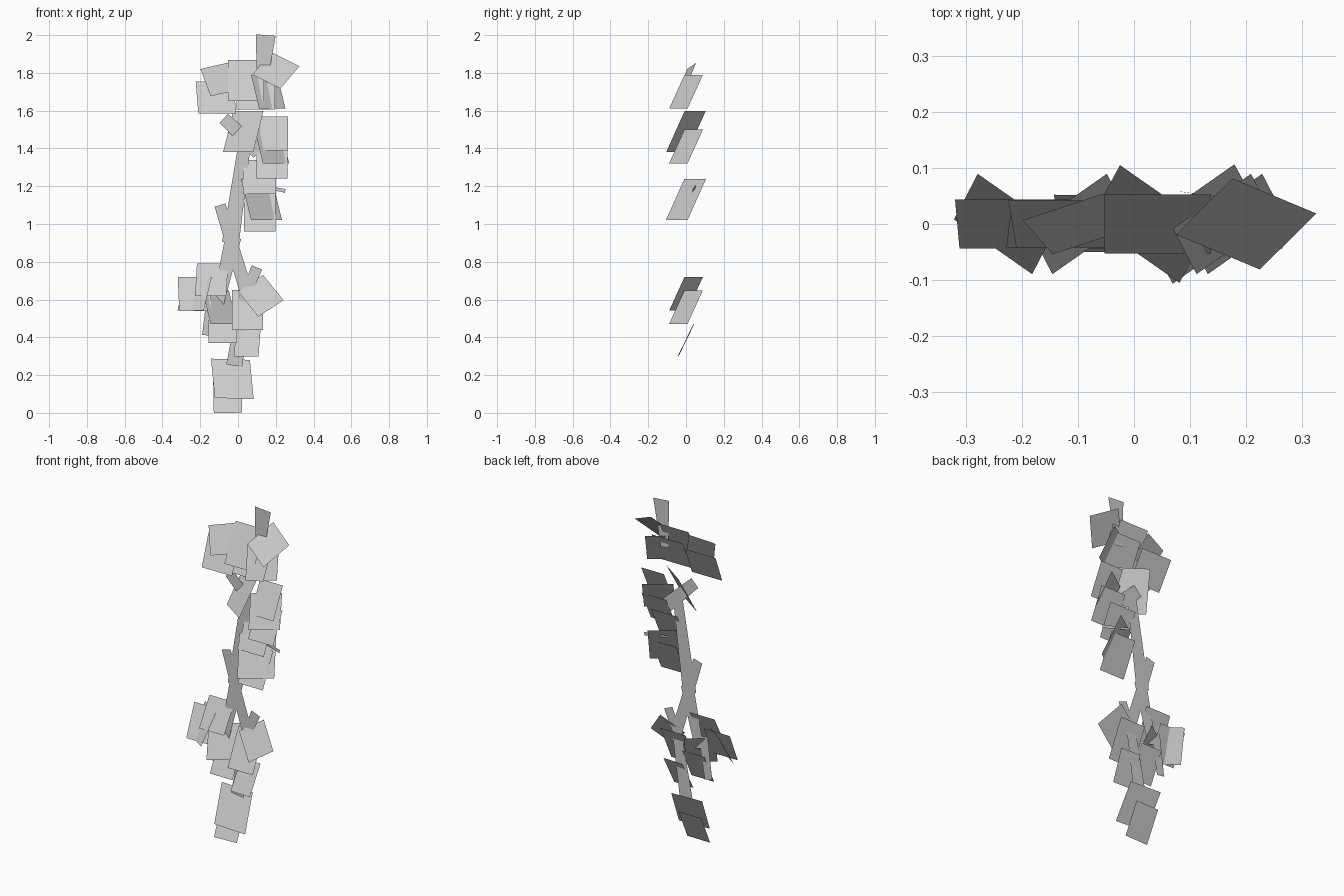
import bpy
import math
from mathutils import Matrix, Vector

cube = bpy.data.objects.get("Cube")
if cube:
    bpy.data.objects.remove(cube, do_unlink=True)


def make_material(name, value):
    material = bpy.data.materials.new(name)
    material.use_nodes = True
    colour = (value, value, value, 1.0)
    material.diffuse_color = colour
    material.node_tree.nodes["Principled BSDF"].inputs["Base Color"].default_value = colour
    return material


grey = make_material("pale_grey", 0.6)


def add_card(name, corners):
    """One flat four-sided card."""
    mesh = bpy.data.meshes.new(name)
    mesh.from_pydata([tuple(corner) for corner in corners], [], [range(len(corners))])
    mesh.materials.append(grey)
    card = bpy.data.objects.new(name, mesh)
    bpy.context.collection.objects.link(card)
    return card


def add_leaf(name, x, z, width=0.165, height=0.2, roll=0, yaw=0, lean=26, slant=0):
    """Leaf card centred on y = 0, top edge leaning to the back."""
    turn = (Matrix.Rotation(math.radians(yaw), 3, 'Z')
            @ Matrix.Rotation(math.radians(-lean), 3, 'X')
            @ Matrix.Rotation(math.radians(-roll), 3, 'Y'))
    centre = Vector((x, 0, z))
    outline = [(-1, -1), (1, -1), (1, 1), (-1, 1)]
    add_card(name, [centre + turn @ Vector((u * width / 2 - v * slant, 0, v * height / 2))
                    for u, v in outline])


def add_turned_leaf(name, x, z, width=0.17, height=0.2, side=1):
    """Leaf card turned to the left (side 1) or the right (side -1)."""
    add_leaf(name, x, z, width, height, yaw=35 * side, lean=27, slant=-0.006 * side)


def add_stem(name, start, end, start_width, end_width, y=0.024, end_y=0.024):
    """Flat upright ribbon between two points given as x and z."""
    a, b = Vector(start), Vector(end)
    along = (b - a).normalized()
    side = Vector((-along.y, along.x))
    outline = [(a - side * start_width / 2, y), (b - side * end_width / 2, end_y),
               (b + side * end_width / 2, end_y), (a + side * start_width / 2, y)]
    add_card(name, [(p.x, depth, p.y) for p, depth in outline])


# Stems: two crossing trunks, with side shoots
add_stem("main_stem", (0.036, 1.43), (-0.04, 0.9), 0.065, 0.09)
add_stem("left_leg_stem", (-0.025, 0.93), (-0.105, 0.58), 0.085, 0.06)
add_stem("crossing_stem", (-0.095, 1.1), (0.045, 0.64), 0.06, 0.07)
add_stem("lower_stem", (0.05, 0.68), (-0.02, 0.25), 0.06, 0.085)
add_stem("lower_left_shoot", (-0.13, 0.66), (-0.165, 0.41), 0.06, 0.05)
add_stem("lower_right_shoot", (0.1, 0.77), (0.03, 0.6), 0.06, 0.05)
add_stem("upper_shoot", (-0.075, 1.56), (0.11, 1.38), 0.065, 0.08)
add_stem("top_shoot", (0.147, 2.0), (0.125, 1.72), 0.105, 0.05)
add_stem("side_twig", (0.08, 1.21), (0.25, 1.175), 0.012, 0.02, y=0.058, end_y=0.035)

# Foot leaves
add_leaf("foot_leaf", -0.055, 0.09, width=0.15, roll=1)
add_leaf("ankle_leaf", -0.03, 0.18, width=0.206, height=0.23, roll=-2, slant=0.014)
add_leaf("low_leaf", 0.05, 0.385, width=0.13, height=0.19, yaw=-2, slant=-0.005)

# Lower leaf cluster
add_leaf("lower_front_leaf", 0.05, 0.545, height=0.235)
add_leaf("lower_left_leaf", -0.08, 0.46, width=0.15)
add_leaf("lower_diamond_leaf", 0.12, 0.62, height=0.185, roll=36)
add_turned_leaf("lower_turned_leaf", -0.097, 0.56)
add_leaf("outer_leaf", -0.23, 0.63, width=0.17, slant=0.004)
add_turned_leaf("outer_turned_leaf", -0.23, 0.63, side=-1)
add_leaf("inner_leaf", -0.14, 0.705, height=0.19, slant=-0.005)

# Middle leaf cluster
add_leaf("middle_low_leaf", 0.115, 1.06, height=0.22)
add_turned_leaf("middle_turned_leaf", 0.124, 1.13, width=0.2, height=0.245)
add_leaf("middle_leaf", 0.113, 1.25, width=0.175)
add_leaf("middle_side_leaf", 0.18, 1.33)
add_turned_leaf("middle_side_turned_leaf", 0.18, 1.41)
add_leaf("middle_high_leaf", 0.19, 1.48, width=0.15)
add_turned_leaf("neck_turned_leaf", 0.028, 1.49, width=0.195, height=0.245, side=-1)

# Head leaf cluster
add_leaf("head_left_leaf", -0.117, 1.67, width=0.2, height=0.19, slant=0.007)
add_leaf("head_tilted_leaf", -0.1, 1.765, width=0.155, height=0.165, roll=14, yaw=12)
add_leaf("head_front_leaf", 0.042, 1.76, width=0.19, height=0.24)
add_leaf("head_right_leaf", 0.094, 1.695, width=0.205)
add_turned_leaf("head_right_turned_leaf", 0.16, 1.7)
add_leaf("head_diamond_leaf", 0.2, 1.813, width=0.178, height=0.185, roll=-33, lean=40)
